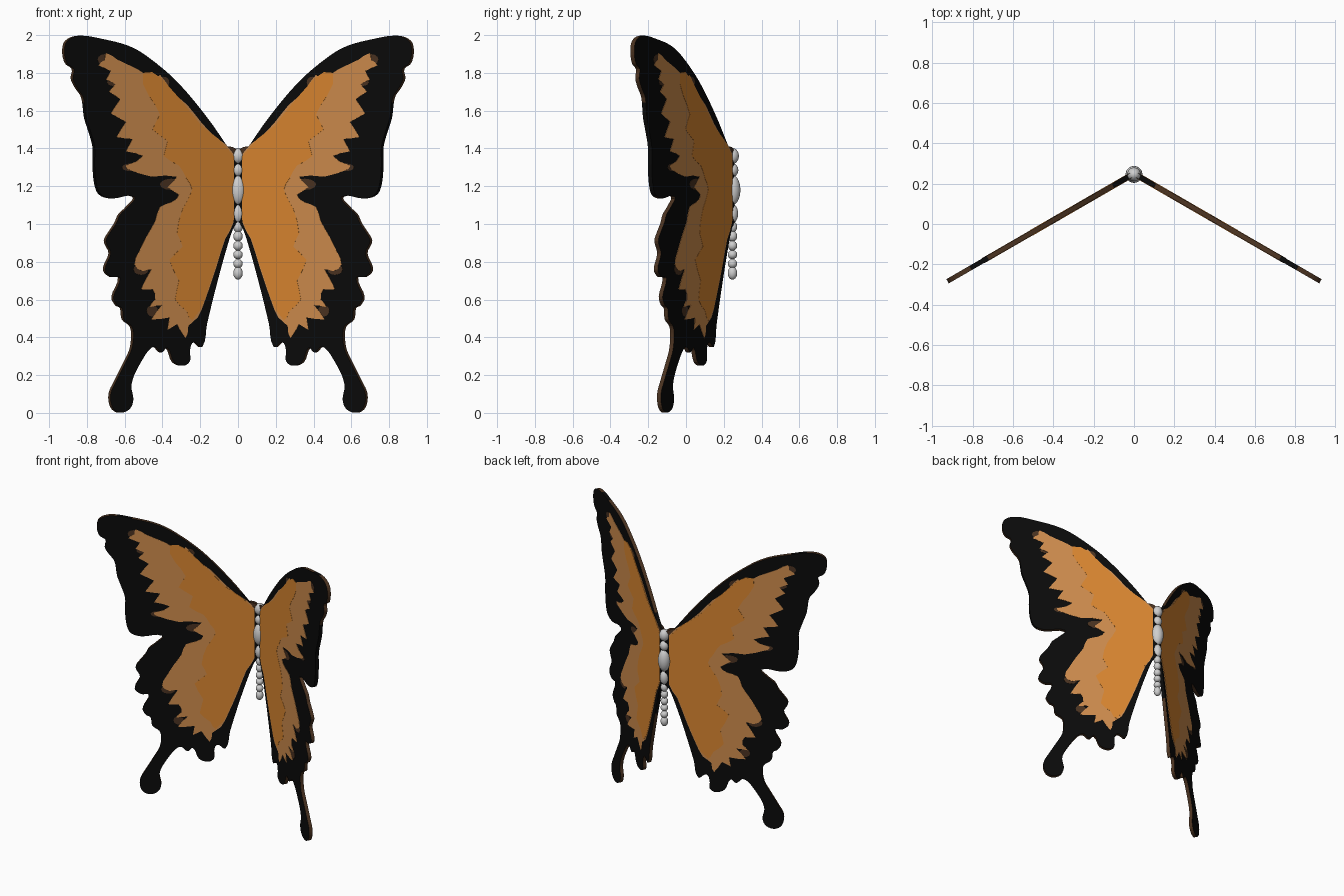
import bpy, bmesh, math
from mathutils import Vector

if "Cube" in bpy.data.objects:
    bpy.data.objects.remove(bpy.data.objects["Cube"])


def material(name, r, g, b):
    m = bpy.data.materials.new(name)
    m.diffuse_color = (r, g, b, 1)
    m.use_nodes = True
    m.node_tree.nodes["Principled BSDF"].inputs["Base Color"].default_value = m.diffuse_color
    return m


BLACK = material("black", 0.003, 0.003, 0.003)
BROWN = material("dark brown", 0.07, 0.033, 0.015)
ORANGE = material("orange", 0.70, 0.24, 0.03)
PALE = material("pale orange", 0.62, 0.265, 0.075)
GREY = material("light grey", 0.62, 0.62, 0.62)

SLOPE = math.radians(30)   # wings sweep forward from the body
HINGE_Y = 0.25
HALF = 0.012               # half wing thickness

# Front-view profiles (x, z) in hundredths of a unit, for the right wing
fore_edge = [(.5, 134), (4, 138), (17, 156.5), (33, 175.5), (49, 189), (59, 194.5),
             (72.5, 198), (84, 199.7), (91, 197), (92.5, 191), (91, 185), (87.5, 182),
             (88, 177), (86, 172.5), (82.5, 167), (81, 156.5), (79, 150), (76.5, 141),
             (76.5, 131.5), (75.5, 121), (73, 115.5), (67, 113.5), (55.5, 114.5)]
hind_edge = [(59, 109), (63, 105), (65, 100.5), (68, 96), (70.5, 91), (68, 84.5),
             (71, 76), (67.5, 72), (63, 71.5), (66.5, 61.5), (64.5, 57), (62, 55.5),
             (61, 49.5), (57, 46), (56, 41.5)]
tail_edge = [(57, 33.5), (60.5, 26), (65, 17), (68, 10), (67, 3), (63, 0.1), (58, 2),
             (56, 7), (57, 14), (55.5, 20), (51, 28.5), (47.5, 33.5), (44.5, 35),
             (41, 32), (38, 34.5), (34.5, 27), (29.5, 25), (26, 27.5), (26, 33),
             (24, 37.5), (19.5, 35), (17, 47), (12.5, 65.5), (7.5, 84), (3, 98), (.5, 101)]

fore_patch = [(3, 137), (12.5, 146), (19.5, 153), (27.5, 163), (35.5, 170), (42, 179),
              (44.5, 176.5), (54, 182), (64.5, 187), (70.5, 190.5), (71, 187), (74.5, 184),
              (68, 181), (70.5, 176.5), (65.5, 174), (69, 170), (63, 166), (68, 158.5),
              (60, 154), (65, 146), (56.5, 145), (60, 138.5), (51, 136), (60, 131),
              (59, 129), (46, 125), (33, 125), (38, 119.5), (32, 115.5)]
hind_patch = [(36, 111.5), (42, 109), (44.5, 101.5), (48.5, 94.5), (53, 85.5), (55.5, 78.5),
              (51, 75), (46.5, 76), (52, 65.5), (46, 65.5), (44.5, 60), (47.5, 56), (41, 57),
              (46.5, 49.5), (37, 50.5), (38, 44), (33, 47), (28.5, 39.5), (27, 46),
              (22, 50.5), (18, 60), (12.5, 76), (7.5, 92), (3, 101)]
core_patch = [(3, 136), (20, 152), (41, 177), (51, 180), (48, 168), (42, 158), (46, 150),
              (38, 144), (40, 136), (32, 131), (28, 124), (25, 118), (30, 108), (33, 95),
              (30, 88), (37, 81), (32, 70), (34, 60), (28, 54), (25, 49), (18, 61),
              (8, 92), (3, 102)]
# Dark smudges peeping out round the patch: x, z, width, height
smudges = [(36, 121, 6, 3), (58, 130, 4, 2), (71, 187, 4, 3), (5, 138, 4, 3),
           (66, 175, 4, 2), (46, 54, 3, 3), (52, 76, 4, 3), (40, 175, 3, 3)]


def smooth(points, steps):
    """Round an outline with length-limited spline tangents."""
    p = [Vector(q) / 100 for q in points]
    n = len(p)
    tan = [(p[(i + 1) % n] - p[i - 1]).normalized() for i in range(n)]
    out = []
    for i in range(n):
        a, b = p[i], p[(i + 1) % n]
        if i == n - 1:             # straight root against the body
            out.append(a)
            continue
        length = (b - a).length
        for k in range(steps):
            t = k / steps
            out.append(a * (2*t**3 - 3*t*t + 1) + b * (3*t*t - 2*t**3)
                       + length * (tan[i] * (t**3 - 2*t*t + t)
                                   + tan[(i + 1) % n] * (t**3 - t*t)))
    return out


def slab(bm, outline, side, near, far):
    """Add a plate lying in the swept wing plane between two depths."""
    normal = Vector((-side * math.sin(SLOPE), -math.cos(SLOPE), 0))

    def place(q, d):
        return Vector((side * q.x, HINGE_Y - q.x * math.tan(SLOPE), q.y)) + normal * d
    rings = [[bm.verts.new(place(q, d)) for q in outline] for d in (near, far)]
    for ring in rings:
        bm.faces.new(ring)
    n = len(outline)
    for i in range(n):
        j = (i + 1) % n
        bm.faces.new((rings[0][i], rings[0][j], rings[1][j], rings[1][i]))


def finish(name, bm, *mats):
    bmesh.ops.recalc_face_normals(bm, faces=bm.faces[:])
    me = bpy.data.meshes.new(name)
    bm.to_mesh(me)
    bm.free()
    for m in mats:
        me.materials.append(m)
    ob = bpy.data.objects.new(name, me)
    bpy.context.collection.objects.link(ob)
    return ob


def marking(name, outlines, side, height, mat):
    """Thin painted plates on both faces of a wing."""
    bm = bmesh.new()
    for outline in outlines:
        for s in (1, -1):
            slab(bm, outline, side, s * (HALF - 0.0005), s * (HALF + height))
    finish(name, bm, mat)


def ellipse(x, z, w, h):
    return [Vector((x + w * math.cos(a * math.pi / 6), z + h * math.sin(a * math.pi / 6))) / 100
            for a in range(12)]


for label, side in (("right", 1), ("left", -1)):
    # Black wing with a mostly brown rim
    bm = bmesh.new()
    slab(bm, smooth(fore_edge + hind_edge + tail_edge, 4), side, -HALF, HALF)
    for f in bm.faces:
        x = abs(f.calc_center_median().x)
        if len(f.verts) == 4 and x > 0.1 and not 0.72 < x < 0.82:
            f.material_index = 1
    finish(label + "_wing", bm, BLACK, BROWN)
    # Layered markings
    marking(label + "_smudges", [ellipse(*s) for s in smudges], side, 0.001, BROWN)
    marking(label + "_pale_patch", [smooth(fore_patch + hind_patch, 2)], side, 0.002, PALE)
    marking(label + "_orange_core", [smooth(core_patch, 2)], side, 0.003, ORANGE)

# Body beads: name, centre z, radius, half height
beads = [("head", 1.36, .034, .042), ("neck", 1.285, .031, .036),
         ("thorax", 1.18, .042, .08), ("waist", 1.055, .03, .05)]
beads += [(f"abdomen_{i + 1}", z, .025, h) for i, (z, h) in enumerate(
    [(.985, .03), (.935, .028), (.885, .026), (.838, .024), (.79, .024), (.74, .034)])]
for name, z, r, h in beads:
    bpy.ops.mesh.primitive_uv_sphere_add(segments=24, ring_count=14, location=(0, 0.246, z))
    ob = bpy.context.object
    ob.name = name
    ob.scale = (r, r, h)
    ob.data.materials.append(GREY)
    bpy.ops.object.shade_smooth()
